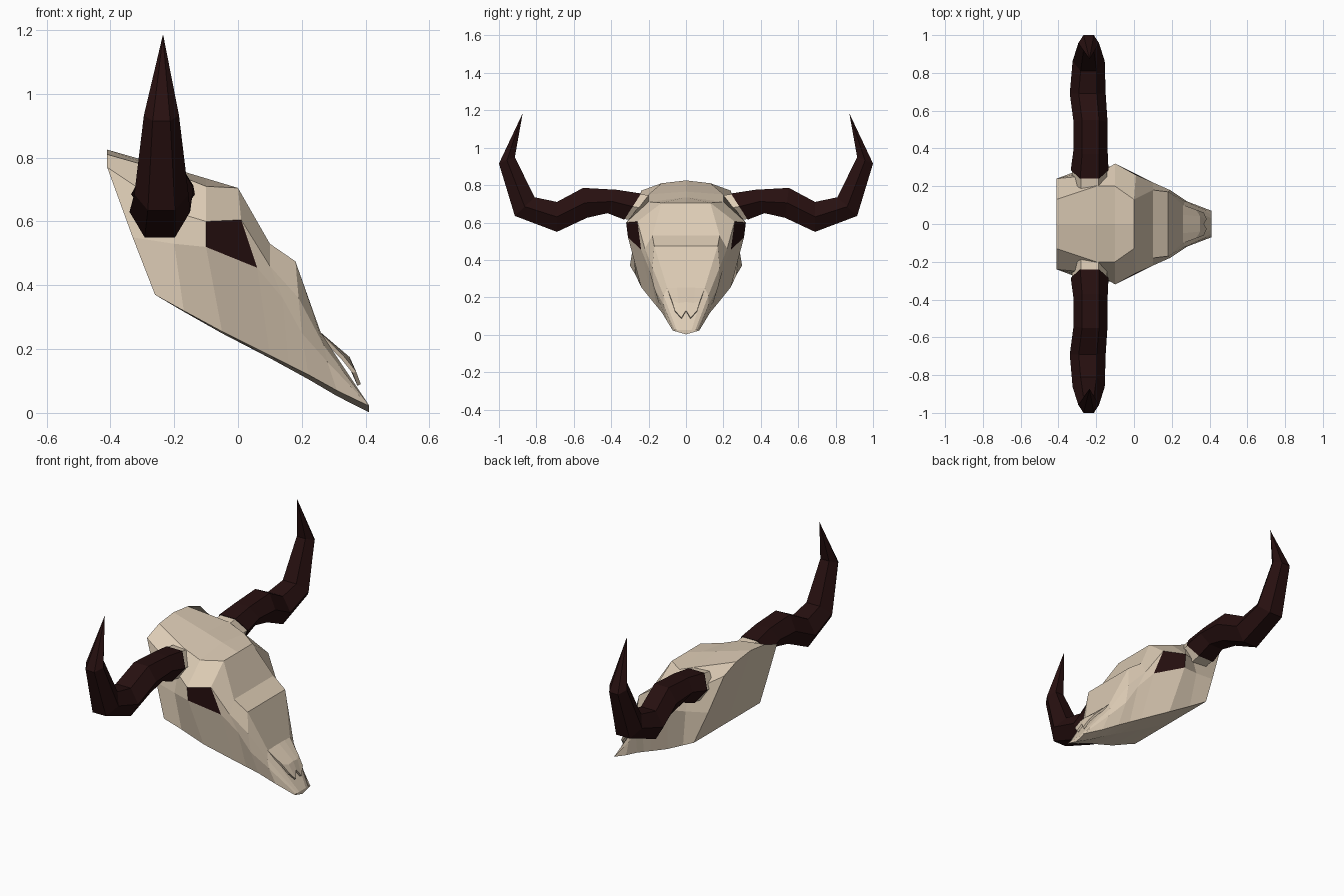
import bpy, bmesh, math
from mathutils import Vector

cube = bpy.data.objects.get("Cube")
if cube:
    bpy.data.objects.remove(cube, do_unlink=True)


def make_material(name, colour):
    mat = bpy.data.materials.new(name)
    mat.use_nodes = True
    mat.diffuse_color = colour
    mat.node_tree.nodes["Principled BSDF"].inputs["Base Color"].default_value = colour
    return mat


bone = make_material("warm bone", (0.72, 0.60, 0.46, 1))
dark = make_material("dark horn", (0.020, 0.005, 0.005, 1))


def finish(name, bm, materials):
    """Turn a bmesh into a flat shaded object."""
    bmesh.ops.recalc_face_normals(bm, faces=bm.faces[:])
    mesh = bpy.data.meshes.new(name)
    bm.to_mesh(mesh)
    bm.free()
    for mat in materials:
        mesh.materials.append(mat)
    obj = bpy.data.objects.new(name, mesh)
    bpy.context.collection.objects.link(obj)
    return obj


def bridge(bm, rows, closed=False):
    """Join neighbouring rows of vertices with quads, returned row by row."""
    grid = []
    for r, s in zip(rows, rows[1:]):
        count = len(r) if closed else len(r) - 1
        cells = []
        for i in range(count):
            j = (i + 1) % len(r)
            cells.append(bm.faces.new((r[i], r[j], s[j], s[i])))
        grid.append(cells)
    return grid


def mirror_half(bm):
    bmesh.ops.mirror(bm, geom=bm.verts[:] + bm.edges[:] + bm.faces[:],
                     axis='Y', merge_dist=0.0005)


# Skull half sections, back to muzzle, in hundredths:
# crown centre (x, z), then forehead edge, brow, cheek and jaw (x, y, z)
sections = [
    ((-41, 82.5), (-41, 13, 81), (-41, 24, 77), (-33, 27, 55), (-26, 30, 37)),
    ((-20, 76.5), (-20, 20, 75), (-20, 26, 63), (-20, 29, 53), (-17, 27, 32)),
    ((-10, 73.5), (-10, 20, 71), (-10, 32, 60), (-10, 31, 52), (-5, 24, 25.5)),
    ((0, 70.5), (0, 13, 70.5), (1, 26, 60.5), (6, 24, 45.5), (10, 18, 18)),
    ((10, 53), (10, 18, 53), (10, 22, 46), (14, 20, 36), (16, 15.5, 15)),
    ((18, 47.5), (18, 17, 47.5), (19, 18, 36), (20, 17, 25), (22, 13, 12)),
    ((26, 25), (26, 10, 25), (27, 12, 21), (28, 12, 16), (31, 10, 7)),
    ((41, 2.5), (41, 3, 2.5), (41, 5, 2.5), (41, 6, 2.5), (41, 7, 2.2)),
]
bm = bmesh.new()
rows = []
for k, (crown, *sides) in enumerate(sections):
    points = [Vector((crown[0], 0, crown[1]))] + [Vector(p) for p in sides]
    jaw = points[-1]
    points.append(Vector((jaw.x, 0, jaw.z - 2 * k / 7)))     # shallow keel
    rows.append([bm.verts.new(p / 100) for p in points])
cells = bridge(bm, rows)
cells[2][2].material_index = 1                               # eye socket
bm.faces.new(rows[0])                                        # back of skull
bm.faces.new(rows[-1])                                       # muzzle tip
mirror_half(bm)
finish("skull", bm, [bone, dark])

# Nasal bones: a thin plate overhanging the muzzle with a notched end
nasal = [
    ((25, 0, 26), (25, 5, 26), (25, 10.5, 26)),
    ((35, 0, 17.5), (35, 4, 17), (33, 7.5, 18)),
    ((37, 0, 13), (38.5, 2.5, 9), (37, 6, 13)),
]
bm = bmesh.new()
bridge(bm, [[bm.verts.new(Vector(p) / 100) for p in row] for row in nasal])
mirror_half(bm)
plate = finish("nasal_bones", bm, [bone])
thick = plate.modifiers.new("thickness", 'SOLIDIFY')
thick.thickness = 0.012
thick.offset = -1


def tapered_tube(name, side, rings, mat, count=6):
    """Faceted tube; each ring is upper (y, z), lower (y, z), centre x, half width."""
    bm = bmesh.new()
    rows = []
    for uy, uz, ly, lz, cx, half in rings:
        upper, lower = Vector((cx, uy, uz)), Vector((cx, ly, lz))
        mid, reach = (upper + lower) / 2, (upper - lower) / 2
        row = []
        for i in range(count):
            angle = math.tau * i / count
            p = mid + reach * (math.sin(angle) / math.sin(math.pi / 3))
            p.x += half * math.cos(angle)
            p.y *= side
            row.append(bm.verts.new(p))
        rows.append(row)
    bridge(bm, rows, closed=True)
    bm.faces.new(rows[0])
    bm.faces.new(rows[-1])
    bmesh.ops.remove_doubles(bm, verts=bm.verts[:], dist=0.002)
    finish(name, bm, [mat])


# Horns sweep outwards, dip, then rise to a point
horn = [
    (.24, .755, .33, .615, -.235, .10),
    (.37, .775, .42, .65, -.23, .09),
    (.55, .785, .53, .625, -.23, .09),
    (.69, .71, .69, .55, -.245, .095),
    (.81, .735, .915, .635, -.24, .085),
    (.915, .95, 1.0, .915, -.24, .055),
    (.873, 1.185, .875, 1.18, -.235, .001),
]
collar = [
    (.16, .74, .22, .60, -.235, .09),
    (.245, .752, .335, .62, -.235, .094),
]
for label, side in (("left", 1), ("right", -1)):
    tapered_tube(label + "_horn", side, horn, dark)
    tapered_tube(label + "_horn_collar", side, collar, bone)
